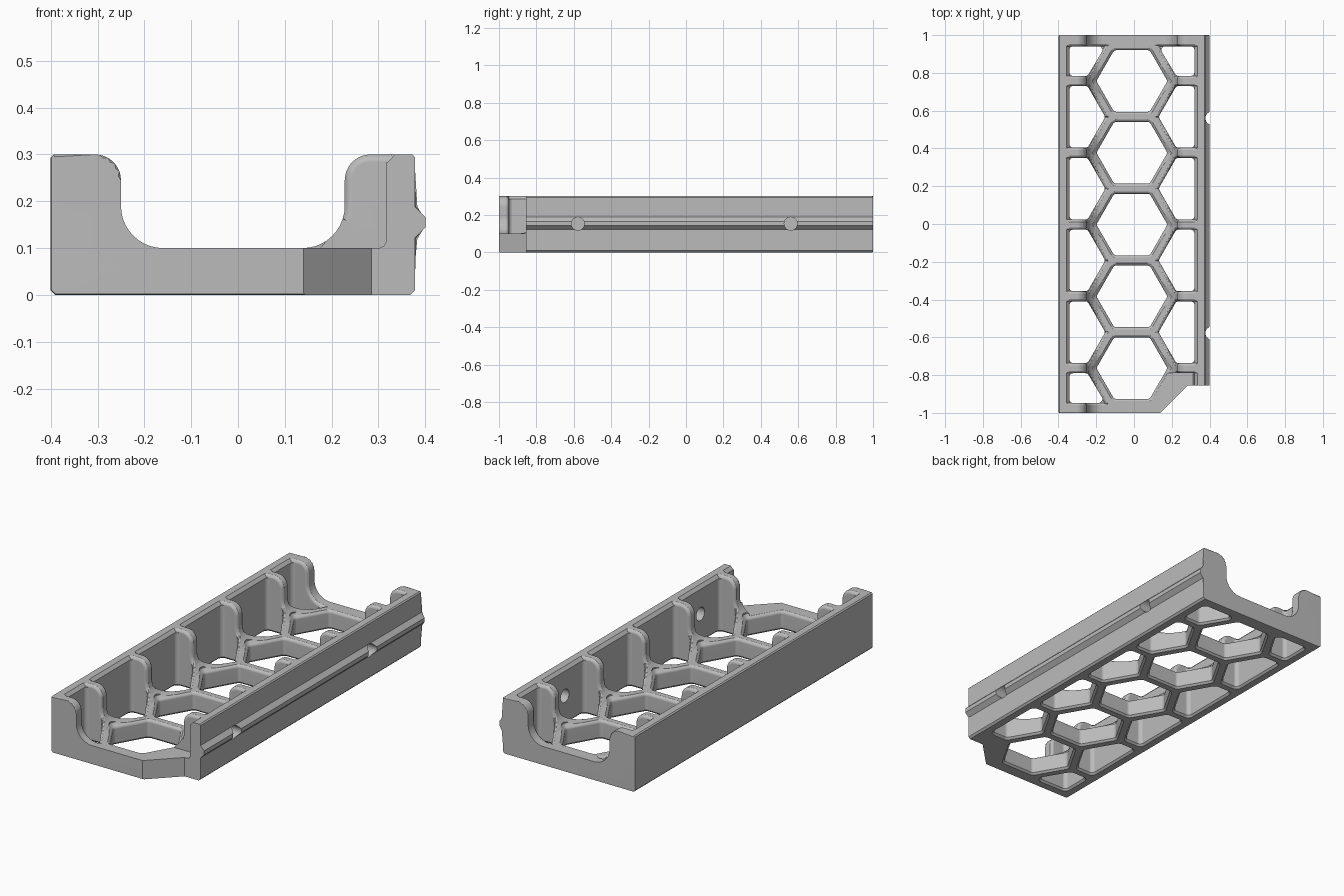
import bpy, bmesh, math
from mathutils import Vector

cube = bpy.data.objects.get("Cube")
if cube:
    bpy.data.objects.remove(cube, do_unlink=True)

CX = -0.011            # mirror line of the tray
PITCH = 0.38           # honeycomb spacing
H = 0.163              # half height of a cell across its flats
TIP, CORNER, WALL = 0.141, 0.235, 0.331   # side cell distances from the mirror line
R = 0.016              # rim rounding
ROOT3 = math.sqrt(3)

grey = bpy.data.materials.new("plain grey")
grey.use_nodes = True
grey.diffuse_color = (0.5, 0.5, 0.5, 1)
grey.node_tree.nodes["Principled BSDF"].inputs["Base Color"].default_value = (0.5, 0.5, 0.5, 1)


def loft(bm, rings):
    """Closed solid through rings of equal length."""
    rows = [[bm.verts.new(p) for p in ring] for ring in rings]
    n = len(rows[0])
    for a, b in zip(rows, rows[1:]):
        for i in range(n):
            j = (i + 1) % n
            bm.faces.new((a[i], a[j], b[j], b[i]))
    return [bm.faces.new(rows[0][::-1]), bm.faces.new(rows[-1])]


def make_object(name, bm):
    bmesh.ops.recalc_face_normals(bm, faces=bm.faces)
    mesh = bpy.data.meshes.new(name)
    bm.to_mesh(mesh)
    bm.free()
    mesh.materials.append(grey)
    obj = bpy.data.objects.new(name, mesh)
    bpy.context.collection.objects.link(obj)
    return obj


def rounded(points, radius, grow):
    """Convex counter-clockwise outline with rounded corners, grown outwards."""
    out = []
    pts = [Vector(p) for p in points]
    for i, p in enumerate(pts):
        d1 = (p - pts[i - 1]).normalized()
        d2 = (pts[(i + 1) % len(pts)] - p).normalized()
        n1, n2 = Vector((d1.y, -d1.x)), Vector((d2.y, -d2.x))
        c = p - (n1 + n2) / (1 + n1.dot(n2)) * radius
        for k in range(6):
            out.append(c + n1.lerp(n2, k / 5).normalized() * (radius + grow))
    return out


def arc(cx, cz, r, a0, a1, steps, sign):
    """Points with outward normals, as (u, z, nu, nz)."""
    res = []
    for k in range(steps + 1):
        a = math.radians(a0 + (a1 - a0) * k / steps)
        c, s = math.cos(a), math.sin(a)
        res.append((cx + r * c, cz + r * s, sign * c, sign * s))
    return res


# Inner wall curve: rounded shoulder, then a sweep into the floor
inner = arc(0.294, 0.245, 0.055, 90, 180, 9, 1) + arc(0.149, 0.19, 0.09, 0, -90, 10, -1)

# Tray body with side rail
right = [(0.379, 0), (0.389, 0.01), (0.389, 0.122), (0.411, 0.144), (0.411, 0.166),
         (0.389, 0.188), (0.389, 0.294), (0.383, 0.3)] + [p[:2] for p in inner]
left = [(-u, z) for u, z in reversed(right) if u < 0.4 and not 0.12 < z < 0.19 or u < 0.3]
outline = right + left
bm = bmesh.new()
caps = loft(bm, [[(CX + u, y, z) for u, z in outline] for y in (-1, 1)])
bmesh.ops.bevel(bm, geom=list({e for f in caps for e in f.edges}), offset=0.005,
                segments=2, profile=0.5, affect='EDGES', clamp_overlap=True)
tray = make_object("honeycomb_tray", bm)

# Rim rounding as (height, growth) pairs
rim = [(-R + R * math.sin(math.radians(a)), R - R * math.cos(math.radians(a)))
       for a in (0, 25, 50, 75)] + [(0.012, 1.3 * R)]

pockets, bands = bmesh.new(), bmesh.new()

# Centre cells
for k in range(-2, 3):
    yc = PITCH * k - 0.003
    size = H / math.cos(math.pi / 6)
    hexagon = [(CX + size * math.cos(a * math.pi / 3), yc + size * math.sin(a * math.pi / 3))
               for a in range(6)]
    levels = [(-0.02, 0.03), (0.01, 0)] + [(0.1 + n, e) for n, e in rim] + [(0.5, 1.3 * R)]
    loft(pockets, [[(p.x, p.y, z) for p in rounded(hexagon, 0.02, e)] for z, e in levels])


def half_width(u, e):
    return max(0.0005 + e * 0.01, min(H + e, ROOT3 * (u - TIP) + 2 * e))


# Side cells, cut short at the end walls
for side in (-1, 1):
    for k in range(-3, 3):
        yc = PITCH * (k + 0.5) - 0.003
        front, back = k == -3, k == 2
        corner_cell = front and side == 1
        cell = [(WALL, -H), (WALL, H), (CORNER, H), (TIP, 0), (CORNER, -H)]
        if front or back:
            cell = [(WALL, -H), (WALL, -0.006), (TIP, -0.006), (CORNER, -H)]
        if front:
            cell = [(u, -y) for u, y in reversed(cell)]
        if not corner_cell:
            loft(pockets, [[(CX + side * p.x, yc + p.y, z) for p in rounded(cell, 0.02, e)]
                           for z, e in ((-0.02, 0.03), (0.01, 0), (0.5, 0))])
        # Rounded rim following the wall curve
        path = [(WALL + R, 0.3, 0, 1), (WALL, 0.3, 0, 1)] + inner
        if corner_cell:
            path = [p for p in path if p[1] > 0.15]
        else:
            path += [(TIP, 0.1, 0, 1), (TIP - 1.16 * R, 0.1, 0, 1)]
        rings = []
        for i, (u, z, nu, nz) in enumerate(path):
            shallow = i == 0 or (i == len(path) - 1 and not corner_cell)
            up, down = [], []
            for j, (n, e) in enumerate(rim):
                if shallow and n < 0:
                    n = 0.001 + 0.0005 * j
                pu, pz = u + n * nu, z + n * nz
                w = half_width(pu, e)
                lo, hi = yc - w, yc + w
                if back:
                    hi = max(min(hi, yc - 0.006 + e), lo + 0.0005)
                if front and not corner_cell:
                    lo = min(max(lo, yc + 0.006 - e), hi - 0.0005)
                up.append((CX + side * pu, hi, pz))
                down.append((CX + side * pu, lo, pz))
            rings.append(up + down[::-1])
        loft(bands, rings)

# Open step at the front corner
step = bmesh.new()
section = [(0.13, 0.1003), (0.302, 0.1003), (0.312, 0.105), (0.317, 0.115), (0.317, 0.4), (0.13, 0.4)]
loft(step, [[(x, y, z) for x, z in section] for y in (-1.1, -0.79)])

# Cut-off front corner
notch = bmesh.new()
plan = [(0.04, -1.1), (0.6, -1.1), (0.6, -0.855), (0.285, -0.855)]
loft(notch, [[(x, y, z) for x, y in plan] for z in (-0.1, 0.5)])

# Round holes through the rail wall
holes = bmesh.new()
for y in (-0.578, 0.56):
    loft(holes, [[(x, y + 0.035 * math.cos(a * math.pi / 14), 0.153 + 0.035 * math.sin(a * math.pi / 14))
                  for a in range(28)] for x in (0.27, 0.5)])

# Cut everything out of the tray
cutters = []
for name, bm in (("pocket_cutter", pockets), ("rim_cutter", bands), ("step_cutter", step),
                 ("corner_cutter", notch), ("hole_cutter", holes)):
    cutter = make_object(name, bm)
    cutter.hide_render = True
    cutters.append(cutter)
    mod = tray.modifiers.new(name, 'BOOLEAN')
    mod.operation = 'DIFFERENCE'
    mod.solver = 'EXACT'
    mod.object = cutter
bpy.context.view_layer.update()
graph = bpy.context.evaluated_depsgraph_get()
result = bpy.data.meshes.new_from_object(tray.evaluated_get(graph))
tray.modifiers.clear()
tray.data = result
for cutter in cutters:
    bpy.data.objects.remove(cutter, do_unlink=True)

# Smooth curves with clean flat faces
bpy.ops.object.select_all(action='DESELECT')
tray.select_set(True)
bpy.context.view_layer.objects.active = tray
bpy.ops.object.shade_smooth_by_angle(angle=math.radians(32))
weighted = tray.modifiers.new("flat_face_normals", 'WEIGHTED_NORMAL')
weighted.keep_sharp = True
